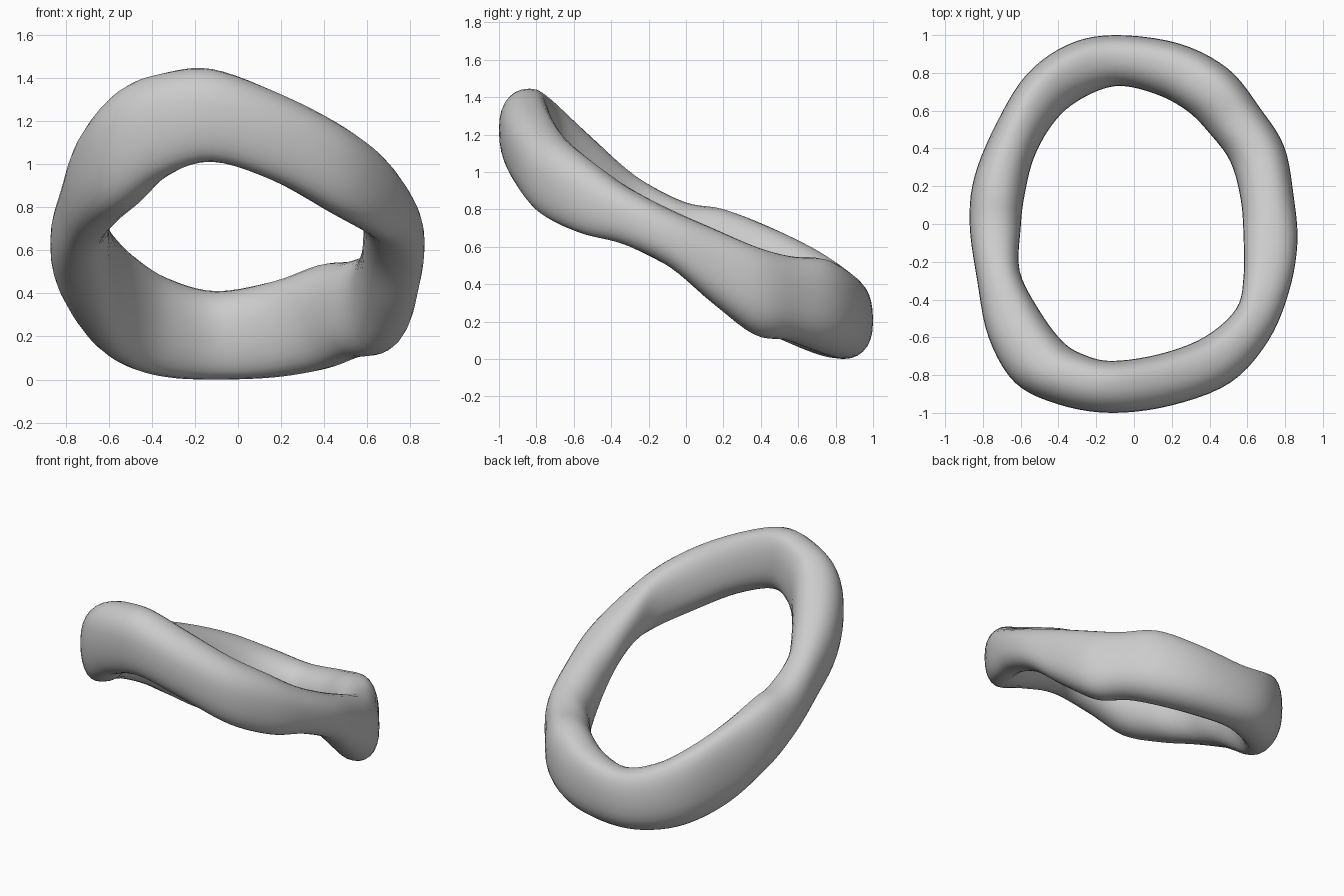
import bpy, bmesh, math

if "Cube" in bpy.data.objects:
    bpy.data.objects.remove(bpy.data.objects["Cube"])

# Ring stations: outer x, outer y, inner x, inner y, top z, bottom z
STATIONS = [
    (-.12, -1.0, -.12, -.725, 1.44, 1.01),
    (.20, -.96, .13, -.69, 1.34, .92),
    (.51, -.84, .37, -.60, 1.20, .77),
    (.71, -.62, .54, -.45, 1.06, .67),
    (.82, -.36, .58, -.28, .92, .61),
    (.865, -.10, .58, -.07, .80, .49),
    (.845, .15, .565, .13, .70, .30),
    (.795, .41, .51, .33, .60, .13),
    (.67, .61, .40, .48, .55, .10),
    (.50, .82, .28, .60, .535, .045),
    (.24, .955, .11, .69, .46, .01),
    (-.10, 1.0, -.10, .73, .41, .0),
    (-.35, .95, -.30, .65, .47, .01),
    (-.57, .79, -.43, .53, .58, .055),
    (-.73, .53, -.53, .35, .70, .15),
    (-.845, .25, -.58, .15, .80, .31),
    (-.87, .0, -.60, -.02, .84, .45),
    (-.83, -.30, -.605, -.25, .98, .59),
    (-.77, -.60, -.50, -.46, 1.19, .70),
    (-.63, -.84, -.38, -.62, 1.36, .80),
    (-.40, -.955, -.27, -.69, 1.425, .94),
]
STEPS, SIDES, POWER = 5, 28, 0.85


def spline(a, b, c, d, t):
    return 0.5 * (2 * b + (c - a) * t + (2 * a - 5 * b + 4 * c - d) * t * t
                  + (3 * b - a - 3 * c + d) * t ** 3)


def soft(v):
    return math.copysign(abs(v) ** POWER, v)


def section(xo, yo, xi, yi, top, bottom):
    """Rounded cross-section whose top leans slightly towards the back."""
    lean = 0.08 * yo
    pts = []
    for k in range(SIDES):
        a = 2 * math.pi * k / SIDES
        c, s = soft(math.cos(a)), soft(math.sin(a))
        u = 0.5 + 0.5 * c + lean * s * (1 - c * c)
        pts.append((xi + (xo - xi) * u, yi + (yo - yi) * u,
                    (top + bottom) / 2 + s * (top - bottom) / 2))
    return pts


# Sweep the sections round the closed band
bm = bmesh.new()
rings = []
n = len(STATIONS)
for i in range(n):
    quad = [STATIONS[(i + j) % n] for j in (-1, 0, 1, 2)]
    for step in range(STEPS):
        vals = [spline(*v, step / STEPS) for v in zip(*quad)]
        rings.append([bm.verts.new(p) for p in section(*vals)])
for i, ring in enumerate(rings):
    nxt = rings[(i + 1) % len(rings)]
    for k in range(SIDES):
        m = (k + 1) % SIDES
        bm.faces.new((ring[k], nxt[k], nxt[m], ring[m]))
bmesh.ops.recalc_face_normals(bm, faces=bm.faces)
mesh = bpy.data.meshes.new("tilted_ring")
bm.to_mesh(mesh)
bm.free()
for p in mesh.polygons:
    p.use_smooth = True
obj = bpy.data.objects.new("tilted_ring", mesh)
bpy.context.collection.objects.link(obj)
